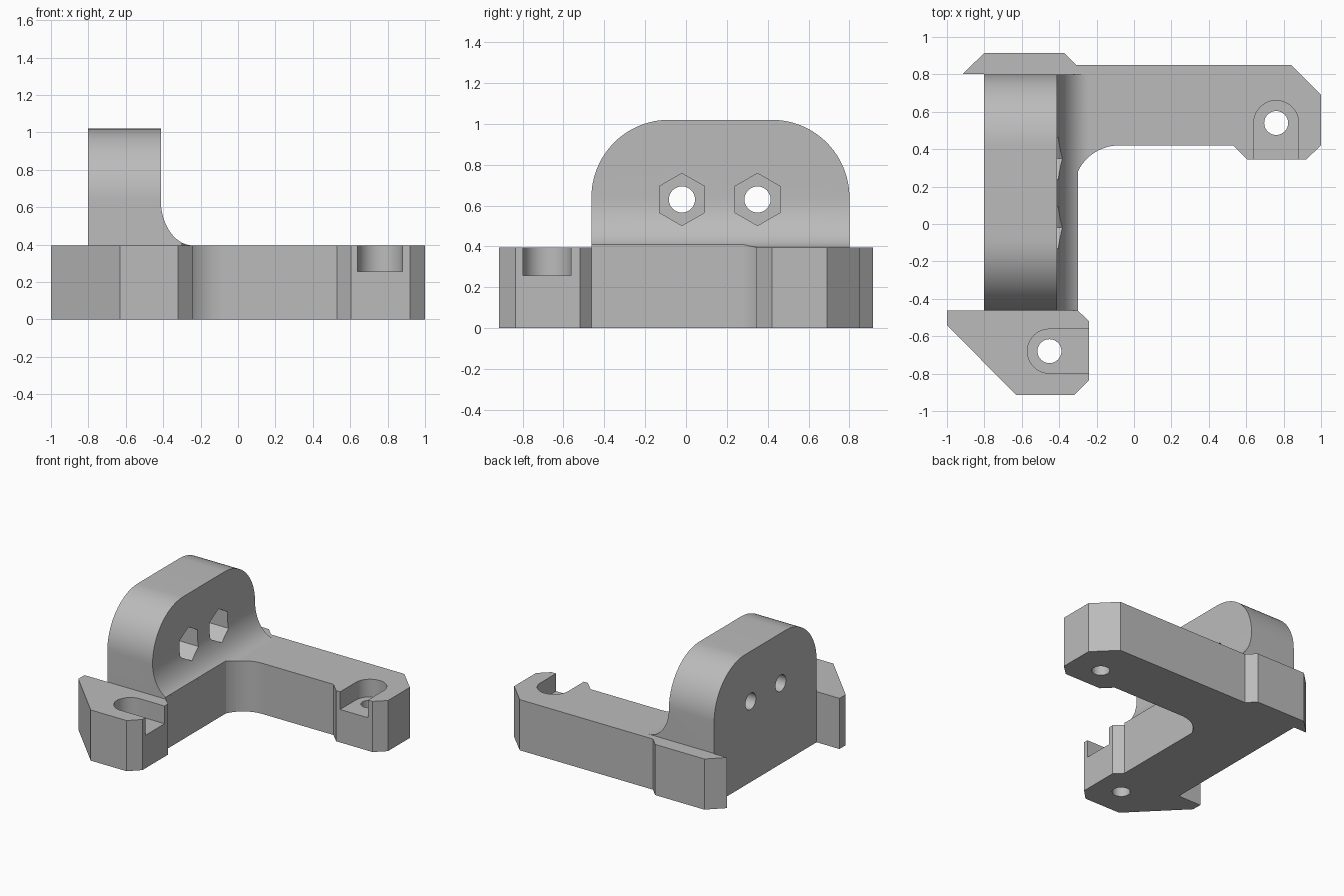
import bpy, bmesh, math

cube = bpy.data.objects.get("Cube")
if cube:
    bpy.data.objects.remove(cube, do_unlink=True)

grey = bpy.data.materials.new("plain grey")
grey.use_nodes = True
GREY = (0.5, 0.5, 0.5, 1)
grey.diffuse_color = GREY
grey.node_tree.nodes["Principled BSDF"].inputs["Base Color"].default_value = GREY

TOP = 0.395          # height of the base plate
PLACE = {"x": lambda a, b, d: (d, a, b),
         "y": lambda a, b, d: (a, d, b),
         "z": lambda a, b, d: (a, b, d)}


def arc(cx, cy, rx, ry, start, end, n=24):
    """Points of an elliptical arc, angles in degrees."""
    angles = [math.radians(start + (end - start) * i / n) for i in range(n + 1)]
    return [(cx + rx * math.cos(t), cy + ry * math.sin(t)) for t in angles]


def prism(name, outline, axis, low, high):
    """Extrude a closed outline along an axis."""
    bm = bmesh.new()
    rings = [[bm.verts.new(PLACE[axis](a, b, d)) for a, b in outline]
             for d in (low, high)]
    for ring in rings:
        bm.faces.new(ring)
    n = len(outline)
    for i in range(n):
        j = (i + 1) % n
        bm.faces.new((rings[0][i], rings[0][j], rings[1][j], rings[1][i]))
    bmesh.ops.recalc_face_normals(bm, faces=bm.faces)
    mesh = bpy.data.meshes.new(name)
    bm.to_mesh(mesh)
    bm.free()
    mesh.materials.append(grey)
    obj = bpy.data.objects.new(name, mesh)
    bpy.context.collection.objects.link(obj)
    return obj


def select(obj):
    bpy.ops.object.select_all(action="DESELECT")
    obj.select_set(True)
    bpy.context.view_layer.objects.active = obj


def combine(obj, tool, operation="DIFFERENCE"):
    """Apply a boolean and discard the tool."""
    select(obj)
    mod = obj.modifiers.new("cut", "BOOLEAN")
    mod.operation, mod.solver, mod.object = operation, "EXACT", tool
    bpy.ops.object.modifier_apply(modifier=mod.name)
    bpy.data.objects.remove(tool, do_unlink=True)


def circle(cx, cy, r, n=32):
    return arc(cx, cy, r, r, 0, 360, n)[:-1]


# Base plate: front foot, inner corner curve, side arm, rear flange
inner_corner = arc(-0.08, 0.177, 0.243, 0.243, 155, 90)
base = prism("base_plate", [
    (-1, -0.463), (-1, -0.54), (-0.63, -0.915), (-0.32, -0.915),
    (-0.24, -0.835), (-0.24, -0.52), (-0.3, -0.463),
    *inner_corner,
    (0.53, 0.42), (0.605, 0.345), (0.92, 0.345), (1, 0.42), (1, 0.69),
    (0.84, 0.85), (-0.31, 0.85), (-0.375, 0.915), (-0.8, 0.915),
    (-0.915, 0.803), (-0.803, 0.803), (-0.803, -0.463)], "z", 0, TOP)

# Open-ended screw pockets and through holes in the two feet
fx, fy, fr = -0.452, -0.68, 0.118
ax, ay, ar = 0.76, 0.54, 0.12
pockets = [
    arc(fx, fy, fr, fr, 90, 270) + [(0, fy - fr), (0, fy + fr)],
    arc(ax, ay, ar, ar, 0, 180) + [(ax - ar, 0), (ax + ar, 0)]]
for outline, centre in zip(pockets, [(fx, fy), (ax, ay)]):
    combine(base, prism("pocket_cutter", outline, "z", 0.257, 1))
    combine(base, prism("hole_cutter", circle(*centre, 0.064), "z", -1, 1))

# Upright with a curved foot on its inner side
bracket = prism("upright_bracket",
                [(-0.803, TOP), (-0.803, 1.5), (-0.413, 1.5)]
                + arc(-0.24, 0.64, 0.173, 0.245, 180, 270), "y", -1, 1)
rounded = prism("rounded_side",
                [(-0.463, 0), (0.8, 0)]
                + arc(0.42, 0.64, 0.38, 0.38, 0, 90)
                + arc(-0.083, 0.64, 0.38, 0.38, 90, 180), "x", -2, 2)
combine(bracket, rounded, "INTERSECT")
combine(bracket, prism("edge_trim",
                       [(-0.3, -1), (0.1, -1), (0.1, 0.42)] + inner_corner[::-1],
                       "z", 0, 2))

# Hexagonal nut pockets and bolt holes through the upright
for y in (-0.02, 0.35):
    hexagon = arc(y, 0.63, 0.128, 0.128, 30, 390, 6)[:-1]
    combine(bracket, prism("nut_cutter", hexagon, "x", -0.61, 0))
    combine(bracket, prism("bolt_cutter", circle(y, 0.63, 0.064), "x", -1, 0))

for part in (base, bracket):
    select(part)
    bpy.ops.object.shade_smooth_by_angle(angle=math.radians(22))
